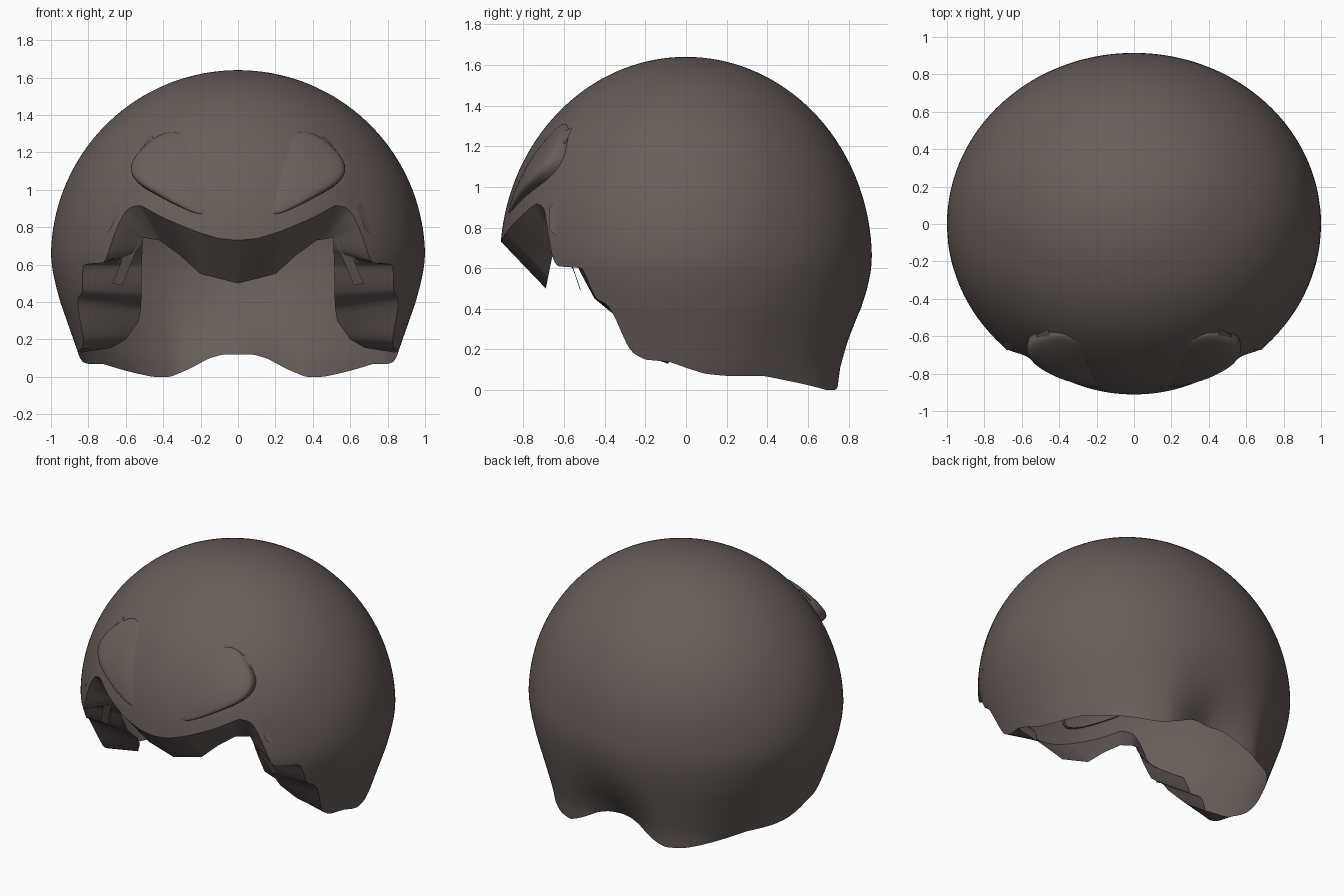
import bpy, bmesh, math
from mathutils import Vector

if "Cube" in bpy.data.objects:
    bpy.data.objects.remove(bpy.data.objects["Cube"])

mat = bpy.data.materials.new("hair_brown")
mat.diffuse_color = (0.14, 0.11, 0.10, 1)
mat.use_nodes = True
mat.node_tree.nodes["Principled BSDF"].inputs["Base Color"].default_value = mat.diffuse_color
CZ, RY = 0.64, 0.915


def interp(table, v):
    """Piecewise linear lookup; each row is (key, values...)."""
    if v <= table[0][0]:
        return Vector(table[0][1:] + (0,))
    for a, b in zip(table, table[1:]):
        if v <= b[0]:
            t = (v - a[0]) / (b[0] - a[0])
            return Vector(a[1:] + (0,)).lerp(Vector(b[1:] + (0,)), t)
    return Vector(table[-1][1:] + (0,))


def make(name, verts, faces, angle=40):
    me = bpy.data.meshes.new(name)
    me.from_pydata([tuple(v)[:3] for v in verts], [], faces)
    bm = bmesh.new()
    bm.from_mesh(me)
    bmesh.ops.remove_doubles(bm, verts=bm.verts, dist=1e-4)
    bmesh.ops.recalc_face_normals(bm, faces=bm.faces)
    bm.to_mesh(me)
    bm.free()
    me.materials.append(mat)
    ob = bpy.data.objects.new(name, me)
    bpy.context.collection.objects.link(ob)
    bpy.ops.object.select_all(action='DESELECT')
    ob.select_set(True)
    bpy.context.view_layer.objects.active = ob
    bpy.ops.object.shade_smooth_by_angle(angle=math.radians(angle))
    return ob


# Azimuth is measured from the front: 0 = front, 90 = side, 180 = back
hem = [(0, .73), (6, .74), (12.7, .775), (24, .85), (33, .92), (38, .90), (41, .80), (45, .61),
       (57, .60), (58.5, .46), (64, .42), (66, .36), (67.5, .28), (70, .19), (75, .15),
       (84, .14), (90, .11), (97, .08), (105, .07), (120, .07), (135, .035), (149, 0),
       (156, 0), (162, .04), (169, .10), (174, .12), (180, .12)]
# Lower wall radius by height: side, back lobe, nape
taper = [(0, .80, .88, .70), (.1, .845, .89, .75), (.2, .88, .915, .82), (.3, .915, .94, .89),
         (.4, .95, .965, .94), (.5, .977, .985, .975), (.58, .993, .996, .993), (.64, 1, 1, 1)]
# Inner edge of the folded-in rim around the face: azimuth, x, y, z
rim = [(0, 0, -.69, .50), (12.7, .20, -.68, .55), (24, .31, -.66, .65), (33, .42, -.63, .73),
       (41, .51, -.60, .745), (45, .51, -.57, .70), (57, .515, -.52, .58), (59, .515, -.45, .45),
       (64, .52, -.34, .36), (66, .53, -.30, .30), (70, .60, -.22, .20), (75, .68, -.15, .155),
       (84, .84, -.09, .13)]


def hem_z(a):
    return sum(interp(hem, min(abs(a + d), 360 - abs(a + d)))[0] for d in (-1.2, 0, 1.2)) / 3


def ease(a, lo, hi):
    t = min(1, max(0, (a - lo) / (hi - lo)))
    return t * t * (3 - 2 * t)


def shell_point(a, z):
    h = z - CZ
    if h > 0:
        r = math.sqrt(max(0, 1 - h * h))
    else:
        f, b = interp(taper, z), min(a % 360, -a % 360)
        r = f[0] + (f[1] - f[0]) * ease(b, 115, 150)
        r += (f[2] - r) * ease(b, 156, 180)
    return Vector((r * math.sin(math.radians(a)), -RY * r * math.cos(math.radians(a)), z))


# Main hair shell: dome lofted from crown to the wavy hem
N, M = 360, 48
verts, faces = [], []
for i in range(N):
    a = i * 360 / N
    end = math.acos(hem_z(min(a, 360 - a)) - CZ)
    for j in range(M + 1):
        verts.append(shell_point(a, CZ + math.cos(end * j / M)))
for i in range(N):
    k = (i + 1) % N
    for j in range(M):
        p, q = i * (M + 1) + j, k * (M + 1) + j
        faces.append((p, p + 1, q + 1, q))
make("hair_shell", verts, faces, 60)

# Folded rim under the fringe and behind the sideburns
verts, faces = [], []
angles = range(-84, 85)
for a in angles:
    o = shell_point(a, hem_z(abs(a)))
    n = interp(rim, abs(a)).to_3d()
    n.x *= -1 if a < 0 else 1
    verts += [o, o.lerp(n, .5), n]
for i in range(len(angles) - 1):
    for j in range(2):
        p = i * 3 + j
        faces.append((p, p + 1, p + 4, p + 3))
make("fringe_rim", verts, faces, 35)


def on_dome(x, z, lift):
    y = -RY * math.sqrt(max(0, 1 - x * x - (z - CZ) ** 2))
    d = Vector((x, y, z - CZ)).normalized()
    return Vector((x, y, z)) + Vector((d.x * .3, d.y, d.z * .3)) * lift


# Raised tufts on the forehead: outline x, z, lift
tuft = [(.14, .835, .0), (.30, .90, .03), (.43, .97, .07), (.55, 1.035, .11), (.58, 1.12, .115),
        (.51, 1.225, .08), (.39, 1.32, .03), (.28, 1.31, .005), (.17, 1.15, -.02), (.14, .98, -.02)]


def forehead_tuft(side):
    n = len(tuft)
    cx, cz = .37, 1.11
    vs, fs = [], []
    for k, up in ((1, -.03), (1, .45), (.95, 1), (.5, .9)):
        for x, z, h in tuft:
            lift = up if up < 0 else h * up * k + .05 * (1 - k)
            p = on_dome(cx + (x - cx) * k, cz + (z - cz) * k, lift)
            vs.append((p.x * side, p.y, p.z))
    p = on_dome(cx, cz, .05)
    vs.append((p.x * side, p.y, p.z))
    for r in range(3):
        for i in range(n):
            k = (i + 1) % n
            fs.append((r * n + i, r * n + k, r * n + n + k, r * n + n + i))
    fs += [(3 * n + i, 3 * n + (i + 1) % n, 4 * n) for i in range(n)]
    ob = make("forehead_tuft", vs, fs, 180)
    s = ob.modifiers.new("smooth", 'SUBSURF')
    s.levels = s.render_levels = 2


# Loose flat strands: temple slivers, tuft tips, inner locks
def strands(side):
    sliver = [on_dome(x, z, l) for x, z, l in
              ((.635, .90, .008), (.66, .94, .005), (.71, .76, .008), (.675, .79, .02))]
    tip = [on_dome(x, z, l) for x, z, l in
           ((.46, 1.29, .01), (.44, 1.26, .03), (.50, 1.20, .05), (.52, 1.21, .02))]
    lock = [(.52, -.60, .73), (.58, -.61, .73), (.67, -.52, .50), (.62, -.52, .49)]
    for name, pts in (("temple_sliver", sliver), ("tuft_tip", tip), ("inner_lock", lock)):
        make(name, [(p[0] * side, p[1], p[2]) for p in pts], [(0, 1, 2, 3)])


for side in (1, -1):
    forehead_tuft(side)
    strands(side)
